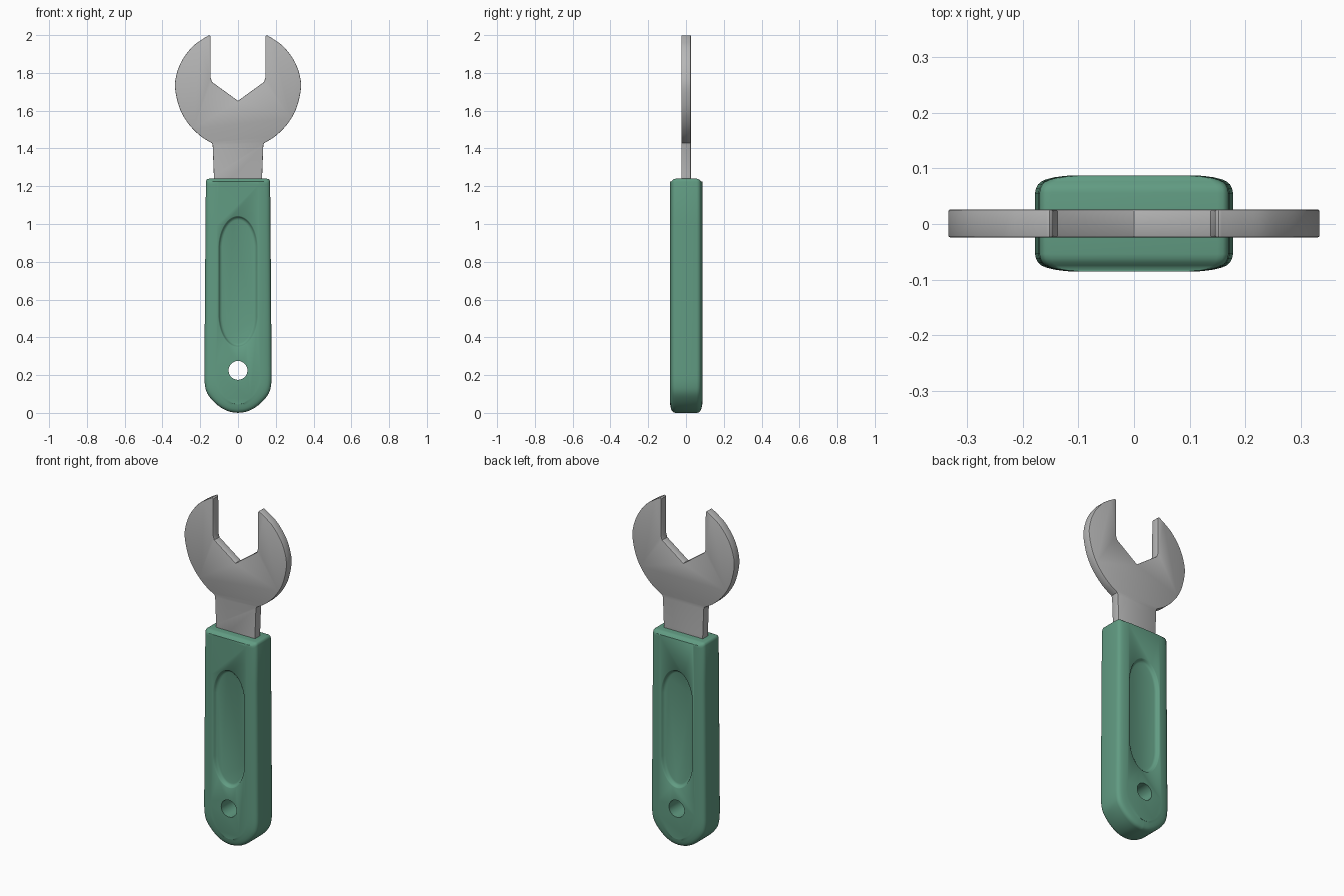
import bpy, bmesh, math

if "Cube" in bpy.data.objects:
    bpy.data.objects.remove(bpy.data.objects["Cube"])


def material(name, rgb):
    m = bpy.data.materials.new(name)
    m.diffuse_color = (*rgb, 1)
    m.use_nodes = True
    m.node_tree.nodes["Principled BSDF"].inputs["Base Color"].default_value = m.diffuse_color
    return m


steel = material("grey steel", (0.47, 0.47, 0.47))
green = material("green rubber", (0.12, 0.33, 0.225))
Y0 = 0.001  # mid plane of the tool


def smooth_curve(pts, n=5):
    """Catmull-Rom curve through 2D points."""
    out = []
    for i in range(len(pts) - 1):
        a = pts[max(i - 1, 0)]
        b, c = pts[i], pts[i + 1]
        d = pts[min(i + 2, len(pts) - 1)]
        for k in range(n):
            t = k / n
            out.append(tuple(0.5 * (2 * b[j] + (c[j] - a[j]) * t
                       + (2 * a[j] - 5 * b[j] + 4 * c[j] - d[j]) * t * t
                       + (3 * b[j] - a[j] - 3 * c[j] + d[j]) * t ** 3) for j in (0, 1)))
    return out + [pts[-1]]


def mirrored(half):
    """Close a right-hand half outline by mirroring it in x."""
    return half + [(-x, z) for x, z in reversed(half) if abs(x) > 1e-6]


def loft(name, rings, mat):
    """Closed solid through (y, outline) rings."""
    bm = bmesh.new()
    loops = [[bm.verts.new((x, y + Y0, z)) for x, z in pts] for y, pts in rings]
    n = len(loops[0])
    for a, b in zip(loops, loops[1:]):
        for i in range(n):
            bm.faces.new((a[i], a[(i + 1) % n], b[(i + 1) % n], b[i]))
    bm.faces.new(loops[0])
    bm.faces.new(loops[-1])
    bmesh.ops.recalc_face_normals(bm, faces=bm.faces[:])
    me = bpy.data.meshes.new(name)
    bm.to_mesh(me)
    bm.free()
    ob = bpy.data.objects.new(name, me)
    bpy.context.collection.objects.link(ob)
    me.materials.append(mat)
    return ob


def activate(ob):
    bpy.ops.object.select_all(action='DESELECT')
    ob.select_set(True)
    bpy.context.view_layer.objects.active = ob


# spanner head with shank: round cheeks, V-bottomed jaw
cheek = smooth_curve([(0.138, 1.428), (0.2, 1.467), (0.262, 1.53), (0.308, 1.61), (0.333, 1.715),
                      (0.326, 1.79), (0.297, 1.865), (0.245, 1.935), (0.195, 1.974), (0.152, 2.0)])
half = ([(0.127, 1.15), (0.128, 1.26), (0.134, 1.415)] + cheek
        + [(0.146, 1.993), (0.145, 1.775), (0.138, 1.752), (0.0, 1.652)])
outline = mirrored(half)
head = loft("spanner_head", [(-0.025, outline), (0.025, outline)], steel)
activate(head)
bev = head.modifiers.new("edge", 'BEVEL')
bev.width, bev.segments, bev.limit_method = 0.003, 2, 'ANGLE'
bev.angle_limit = math.radians(60)
bpy.ops.object.modifier_apply(modifier="edge")
bpy.ops.object.shade_smooth_by_angle(angle=math.radians(32))

# grip: rounded outline lofted from back to front with crowned faces
bottom = smooth_curve([(0.178, 0.22), (0.176, 0.155), (0.164, 0.106), (0.132, 0.063),
                       (0.09, 0.028), (0.045, 0.007), (0.0, 0.0)])
grip_outline = mirrored([(0.15, 1.24), (0.16, 1.239), (0.167, 1.234), (0.17, 1.224),
                         (0.172, 1.0), (0.175, 0.6)] + bottom)


def shrunk(d):
    res = []
    for x, z in grip_outline:
        dz = min(d, 0.014) if z > 0.62 else min(d, 0.045)
        res.append((x * (1 - d / 0.175), 0.62 + (z - 0.62) * (1 - dz / 0.62)))
    return res


side = [(0.0, 0.055), (0.0015, 0.063), (0.005, 0.07), (0.011, 0.0755), (0.02, 0.0795),
        (0.034, 0.083), (0.048, 0.085), (0.06, 0.0862)]
rings = [(-y, shrunk(d)) for d, y in reversed(side)] + [(y, shrunk(d)) for d, y in side]
grip = loft("grip", rings, green)


# thumb recesses on both faces and the hanging hole
def oval(inset):
    pts = []
    for i in range(48):
        a = 2 * math.pi * (i + 0.5) / 48
        zc = 0.87 if math.sin(a) > 0 else 0.52
        pts.append(((0.102 - inset) * math.cos(a), zc + (0.17 - inset) * math.sin(a)))
    return pts


walls = [(0.10, -0.005), (0.0866, -0.004), (0.084, 0.0), (0.075, 0.004),
         (0.069, 0.009), (0.066, 0.018)]
circle = [(0.05 * math.cos(2 * math.pi * i / 40), 0.225 + 0.05 * math.sin(2 * math.pi * i / 40))
          for i in range(40)]
cutters = [loft("recess_cutter", [(s * y, oval(d)) for y, d in walls], green) for s in (-1, 1)]
cutters.append(loft("hole_cutter", [(-0.2, circle), (0.2, circle)], green))
activate(grip)
for c in cutters:
    c.hide_render = True
    m = grip.modifiers.new("cut", 'BOOLEAN')
    m.operation, m.solver, m.object = 'DIFFERENCE', 'EXACT', c
    bpy.ops.object.modifier_apply(modifier="cut")
for c in cutters:
    bpy.data.objects.remove(c, do_unlink=True)
activate(grip)
bpy.ops.object.shade_smooth_by_angle(angle=math.radians(38))
